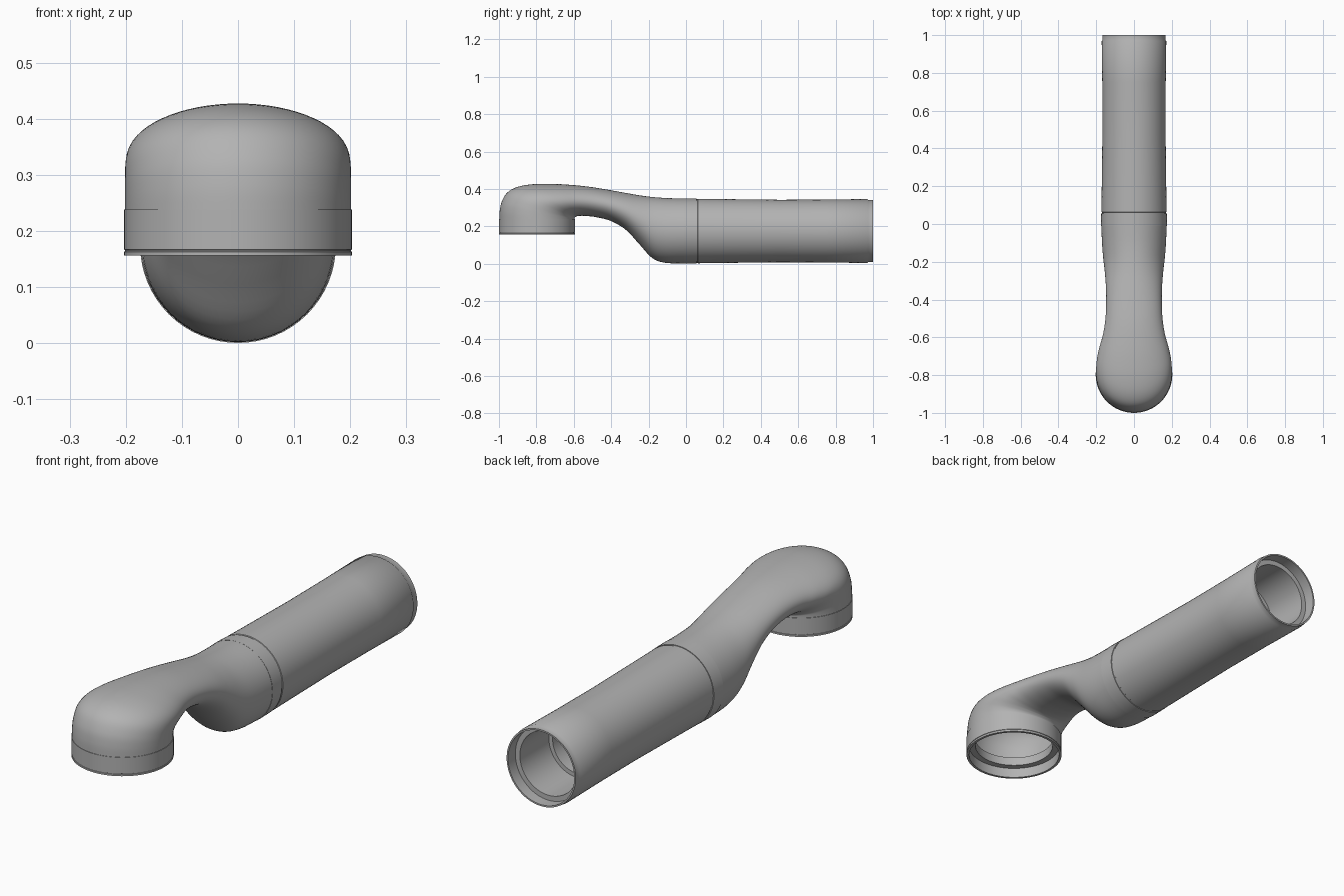
import bpy
import bmesh
import math
from mathutils import Vector, Matrix

if "Cube" in bpy.data.objects:
    bpy.data.objects.remove(bpy.data.objects["Cube"])

SEG = 64
AXIS_Z = 0.175    # height of the handle axis
HEAD_Y = -0.797   # position of the head opening

grey = bpy.data.materials.new("plain grey")
grey.use_nodes = True
colour = (0.45, 0.45, 0.45, 1)
grey.diffuse_color = colour
grey.node_tree.nodes["Principled BSDF"].inputs["Base Color"].default_value = colour


def loft(name, rings, closed=False):
    """Skin a list of equal-length point rings."""
    bm = bmesh.new()
    rows = [[bm.verts.new(p) for p in ring] for ring in rings]
    pairs = list(zip(rows, rows[1:]))
    if closed:
        pairs.append((rows[-1], rows[0]))
    for a, b in pairs:
        for i in range(SEG):
            j = (i + 1) % SEG
            bm.faces.new((a[i], a[j], b[j], b[i]))
    bmesh.ops.recalc_face_normals(bm, faces=bm.faces)
    mesh = bpy.data.meshes.new(name)
    bm.to_mesh(mesh)
    bm.free()
    mesh.materials.append(grey)
    obj = bpy.data.objects.new(name, mesh)
    bpy.context.collection.objects.link(obj)
    bpy.ops.object.select_all(action='DESELECT')
    obj.select_set(True)
    bpy.context.view_layer.objects.active = obj
    bpy.ops.object.shade_smooth_by_angle(angle=math.radians(35))
    return obj


def lathe(name, profile, matrix):
    """Turn a closed (radius, height) profile about local z."""
    turns = [2 * math.pi * i / SEG for i in range(SEG)]
    rings = [[matrix @ Vector((r * math.cos(t), r * math.sin(t), h)) for t in turns]
             for r, h in profile]
    return loft(name, rings, closed=True)


def smooth_keys(keys, steps):
    """Catmull-Rom interpolation through the key tuples."""
    keys = [Vector(k) for k in keys]
    out = []
    for i in range(len(keys) - 1):
        p0, p1 = keys[max(i - 1, 0)], keys[i]
        p2, p3 = keys[i + 1], keys[min(i + 2, len(keys) - 1)]
        for s in range(steps):
            t = s / steps
            out.append(0.5 * (2 * p1 + (p2 - p0) * t
                              + (2 * p0 - 5 * p1 + 4 * p2 - p3) * t * t
                              + (3 * p1 - p0 - 3 * p2 + p3) * t ** 3))
    return out + [keys[-1]]


# Neck and head: elliptical sections as top y, top z, bottom y, bottom z, half width
sections = [
    (-0.01, 0.349, -0.01, 0.002, 0.173),
    (-0.10, 0.351, -0.11, 0.005, 0.169),
    (-0.18, 0.357, -0.18, 0.030, 0.163),
    (-0.25, 0.366, -0.25, 0.105, 0.155),
    (-0.33, 0.380, -0.32, 0.180, 0.149),
    (-0.42, 0.396, -0.40, 0.228, 0.147),
    (-0.52, 0.412, -0.48, 0.249, 0.151),
    (-0.62, 0.422, -0.54, 0.256, 0.163),
    (-0.72, 0.427, -0.572, 0.256, 0.180),
    (-0.82, 0.425, -0.586, 0.253, 0.193),
    (-0.90, 0.411, -0.592, 0.249, 0.199),
    (-0.955, 0.381, -0.595, 0.246, 0.201),
    (-0.985, 0.332, -0.597, 0.243, 0.201),
    (-0.996, 0.282, -0.597, 0.240, 0.201),
    (-0.998, 0.236, -0.597, 0.236, 0.201),
]
rings = []
for ty, tz, by, bz, w in smooth_keys(sections, 5):
    top, bottom = Vector((0, ty, tz)), Vector((0, by, bz))
    mid, half = (top + bottom) / 2, (top - bottom) / 2
    turns = [2 * math.pi * i / SEG for i in range(SEG)]
    rings.append([mid + half * math.cos(t) + Vector((w * math.sin(t), 0, 0)) for t in turns])
loft("neck_and_head", rings)

# Head collar with a lower lip and an inner ledge
at_head = Matrix.Translation((0, HEAD_Y, 0))
lathe("head_collar", [
    (0.165, 0.238), (0.203, 0.238), (0.203, 0.167), (0.201, 0.166),
    (0.201, 0.164), (0.203, 0.163), (0.203, 0.156), (0.192, 0.156),
    (0.192, 0.200), (0.165, 0.200)], at_head)

# Handle parts share an axis along +y
along_y = Matrix.Translation((0, 0, AXIS_Z)) @ Matrix.Rotation(-math.pi / 2, 4, 'X')
lathe("joint_collar", [
    (0.120, -0.010), (0.1745, -0.010), (0.1735, 0.055), (0.120, 0.055)], along_y)

# Handle tube, slightly waisted, with a stepped bore open at the back
lathe("handle_tube", [
    (0.120, 0.055), (0.1705, 0.055), (0.1705, 0.062), (0.1725, 0.064),
    (0.170, 0.25), (0.167, 0.50), (0.168, 0.75), (0.171, 0.968),
    (0.167, 0.974), (0.167, 1.0), (0.160, 1.0), (0.160, 0.95),
    (0.138, 0.95), (0.138, 0.75), (0.120, 0.75)], along_y)
